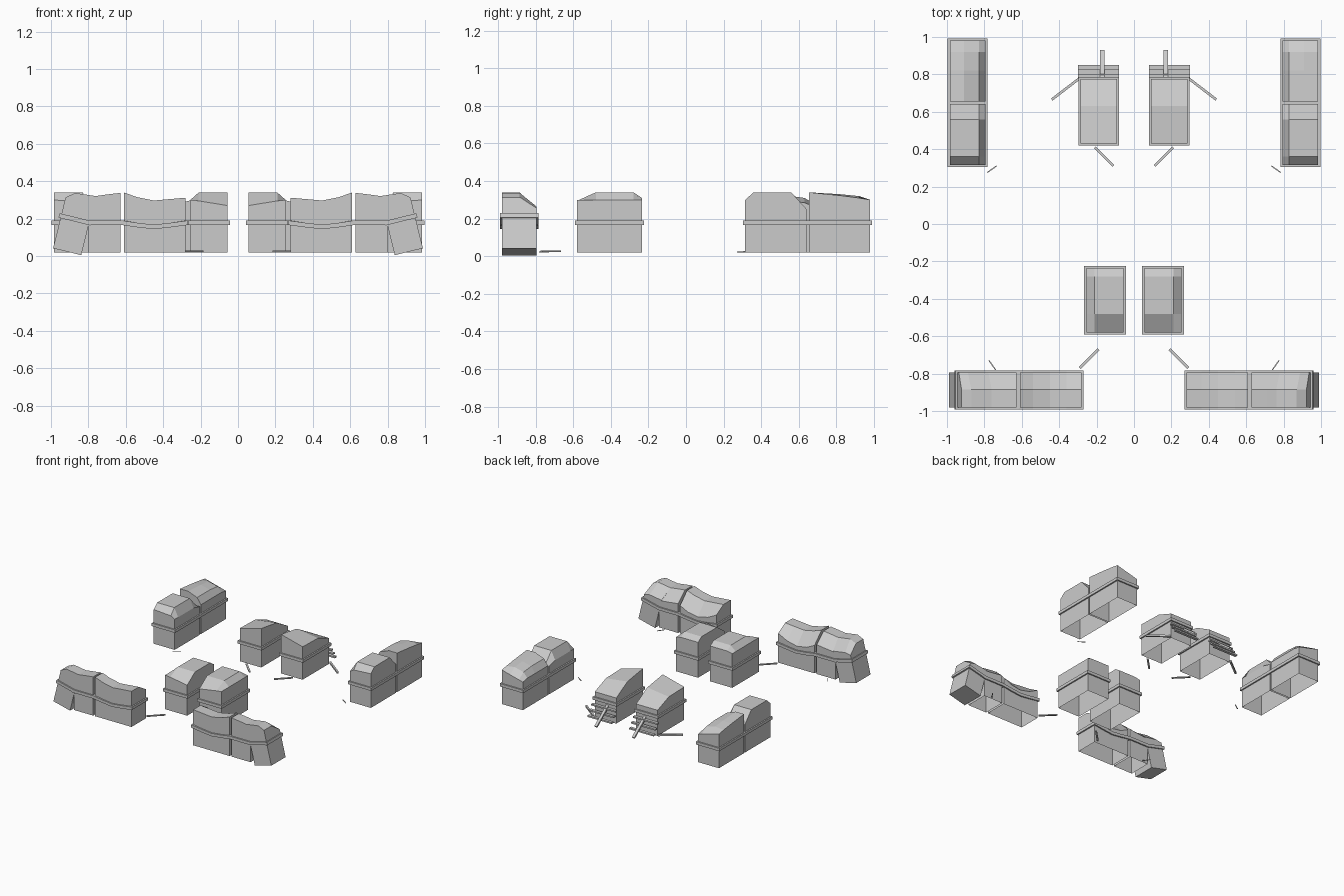
import bpy, bmesh
from mathutils import Matrix, Vector

if "Cube" in bpy.data.objects:
    bpy.data.objects.remove(bpy.data.objects["Cube"])


def finish(bm, name, side, matrix=Matrix()):
    """Place a part, mirrored to side +1 or -1 of x = 0."""
    bm.transform(Matrix.Diagonal((side, 1, 1, 1)) @ matrix)
    bmesh.ops.recalc_face_normals(bm, faces=bm.faces[:])
    mesh = bpy.data.meshes.new(name)
    bm.to_mesh(mesh)
    bm.free()
    ob = bpy.data.objects.new(name + ("_right" if side > 0 else "_left"), mesh)
    bpy.context.collection.objects.link(ob)


def block(name, xs, ys, heights, base=0.02, sag=None, floor=False, matrix=Matrix()):
    """House shell: roof height grid (one row per y), walls, and a trim band."""
    nx, ny = len(xs), len(ys)
    sag = sag or [0] * nx
    loop = ([(i, 0) for i in range(nx)] + [(nx - 1, j) for j in range(1, ny)]
            + [(i, ny - 1) for i in range(nx - 2, -1, -1)]
            + [(0, j) for j in range(ny - 2, 0, -1)])
    n = len(loop)
    for side in (1, -1):
        # roof and walls
        bm = bmesh.new()
        top = [[bm.verts.new((x, y, heights[j][i])) for i, x in enumerate(xs)]
               for j, y in enumerate(ys)]
        for j in range(ny - 1):
            for i in range(nx - 1):
                bm.faces.new((top[j][i], top[j][i + 1], top[j + 1][i + 1], top[j + 1][i]))
        low = [bm.verts.new((xs[i], ys[j], base)) for i, j in loop]
        for k in range(n):
            (a, b), (c, d) = loop[k], loop[(k + 1) % n]
            bm.faces.new((low[k], low[(k + 1) % n], top[d][c], top[b][a]))
        if floor:
            bm.faces.new(low[::-1])
        finish(bm, name, side, matrix)
        # trim band around the walls
        bm = bmesh.new()
        rings = []
        for out, z in ((0, 0.166), (0.011, 0.166), (0.011, 0.19), (0, 0.19)):
            ring = []
            for i, j in loop:
                ox = -out if i == 0 else out if i == nx - 1 else 0
                oy = -out if j == 0 else out if j == ny - 1 else 0
                ring.append(bm.verts.new((xs[i] + ox, ys[j] + oy, z - sag[i])))
            rings.append(ring)
        for r, s in zip(rings, rings[1:]):
            for k in range(n):
                bm.faces.new((r[k], r[(k + 1) % n], s[(k + 1) % n], s[k]))
        finish(bm, name + "_trim", side, matrix)


def plank(name, a, b, width, thick):
    """Flat board from a to b, on both sides."""
    a, b = Vector(a), Vector(b)
    d = b - a
    x = d.normalized()
    y = Vector((0, 0, 1)).cross(x).normalized()
    rot = Matrix((x, y, x.cross(y))).transposed().to_4x4()
    for side in (1, -1):
        bm = bmesh.new()
        bmesh.ops.create_cube(bm, size=1)
        finish(bm, name, side, Matrix.Translation((a + b) / 2) @ rot
               @ Matrix.Diagonal((d.length, width, thick, 1)))


# pair of blocks in the front middle
block("front_block", [0.055, 0.21, 0.255], [-0.58, -0.48, -0.28, -0.235],
      [[0.27, 0.295, 0.30], [0.34, 0.34, 0.30], [0.34, 0.34, 0.30], [0.31, 0.31, 0.30]])

# pair of sloping blocks in the rear middle
block("rear_block", [0.09, 0.285], [0.43, 0.63, 0.775],
      [[0.34, 0.29], [0.31, 0.285], [0.23, 0.23]])

# two blocks along each outer side
block("side_front_block", [0.795, 0.83, 0.985], [0.315, 0.36, 0.56, 0.642],
      [[0.27, 0.29, 0.30], [0.27, 0.34, 0.34], [0.27, 0.34, 0.34], [0.25, 0.25, 0.25]])
block("side_rear_block", [0.795, 0.83, 0.91, 0.985], [0.655, 0.82, 0.92, 0.98],
      [[0.26, 0.31, 0.34, 0.34], [0.26, 0.31, 0.33, 0.323],
       [0.26, 0.30, 0.32, 0.31], [0.25, 0.26, 0.28, 0.30]])

# sagging block in the front row
block("sagging_block", [0.28, 0.36, 0.45, 0.54, 0.61], [-0.98, -0.885, -0.795],
      [[0.312, 0.305, 0.297, 0.315, 0.34], [0.312, 0.305, 0.297, 0.315, 0.34],
       [0.26, 0.22, 0.20, 0.215, 0.25]], sag=[0, 0.012, 0.022, 0.012, 0])

# broken block: standing half and tilted outer end
block("broken_block", [0.628, 0.71, 0.80], [-0.98, -0.885, -0.795],
      [[0.338, 0.328, 0.315], [0.338, 0.328, 0.315], [0.26, 0.25, 0.24]])
tilt = Matrix.Translation((0.838, 0, 0.005)) @ Matrix.Rotation(-0.24, 4, "Y")
block("tilted_end", [0, 0.11, 0.155], [-0.98, -0.885, -0.795],
      [[0.325, 0.315, 0.28], [0.325, 0.315, 0.28], [0.25, 0.24, 0.22]],
      base=0, floor=True, matrix=tilt)

# slatted ramp behind each rear block
for k in range(3):
    y, z = 0.79 + k * 0.024, 0.13 - k * 0.038
    plank("ramp_slat", (0.08, y, z), (0.30, y, z), 0.024, 0.012)
plank("ramp_beam", (0.17, 0.765, 0.15), (0.17, 0.925, 0.03), 0.022, 0.014)

# fallen boards on the ground
plank("fallen_board", (0.29, 0.78, 0.03), (0.44, 0.665, 0.03), 0.014, 0.014)
plank("fallen_board", (0.21, 0.41, 0.024), (0.11, 0.31, 0.024), 0.014, 0.008)
plank("fallen_board", (0.19, -0.67, 0.026), (0.29, -0.77, 0.026), 0.014, 0.008)
plank("splinter", (0.775, -0.73, 0.022), (0.74, -0.78, 0.022), 0.006, 0.004)
plank("splinter", (0.735, 0.31, 0.022), (0.785, 0.275, 0.022), 0.006, 0.004)
